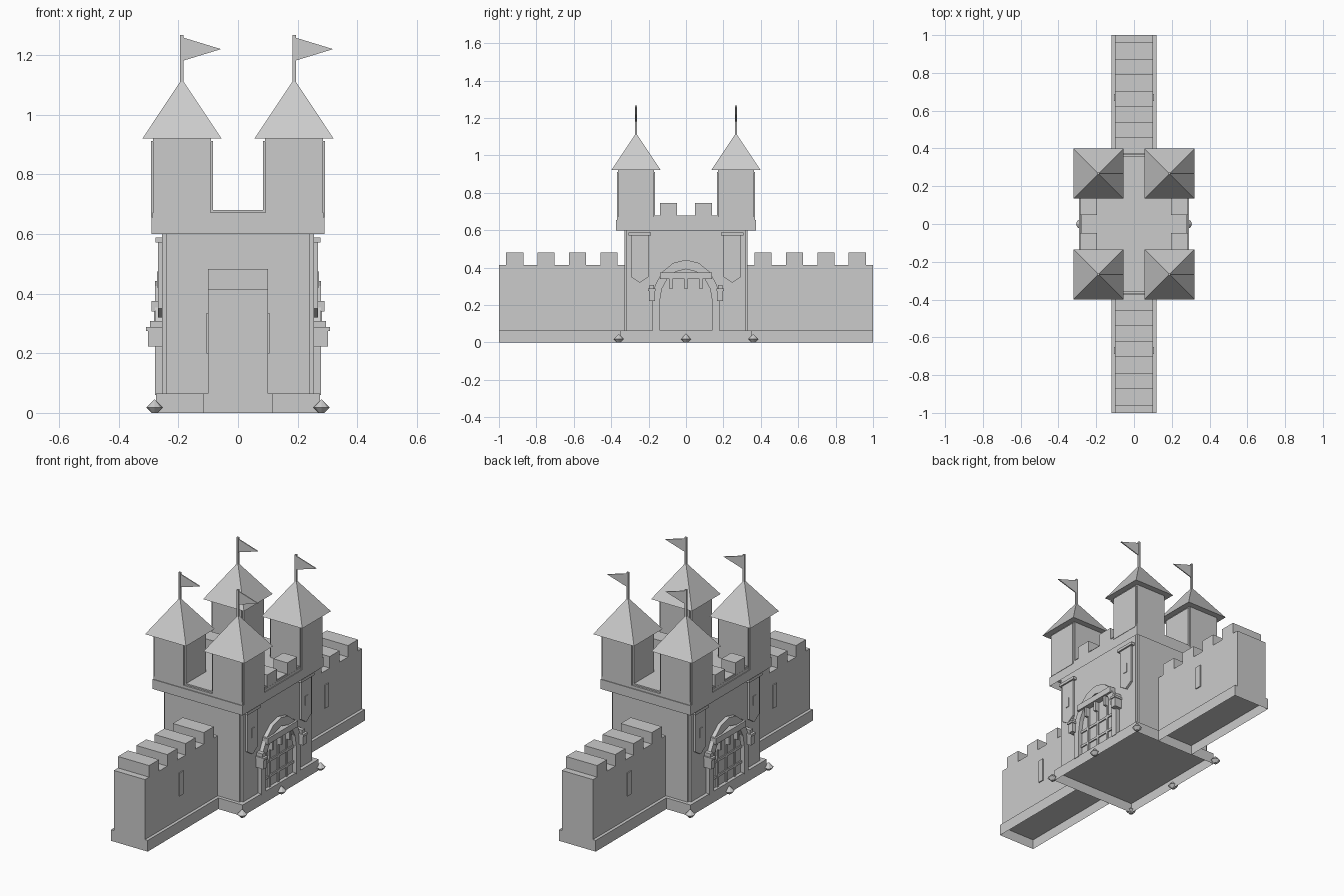
import bpy
import bmesh
import math
from mathutils import Matrix

cube = bpy.data.objects.get("Cube")
if cube:
    bpy.data.objects.remove(cube, do_unlink=True)

stone = bpy.data.materials.new("grey stone")
stone.use_nodes = True
GREY = (0.6, 0.6, 0.6, 1)
stone.diffuse_color = GREY
stone.node_tree.nodes["Principled BSDF"].inputs["Base Color"].default_value = GREY


def finish(name, bm):
    bmesh.ops.recalc_face_normals(bm, faces=bm.faces)
    mesh = bpy.data.meshes.new(name)
    bm.to_mesh(mesh)
    bm.free()
    mesh.materials.append(stone)
    obj = bpy.data.objects.new(name, mesh)
    bpy.context.collection.objects.link(obj)
    return obj


def box(name, x0, x1, y0, y1, z0, z1, hollow=0):
    """A box; hollow is the depth of a recess cut into its underside."""
    bm = bmesh.new()
    size = Matrix.Diagonal((abs(x1 - x0), abs(y1 - y0), z1 - z0, 1))
    place = Matrix.Translation(((x0 + x1) / 2, (y0 + y1) / 2, (z0 + z1) / 2))
    bmesh.ops.create_cube(bm, size=1, matrix=place @ size)
    if hollow:
        bm.normal_update()
        bottom = min(bm.faces, key=lambda f: f.calc_center_median().z)
        bmesh.ops.inset_region(bm, faces=[bottom], thickness=0.004)
        bmesh.ops.translate(bm, verts=bottom.verts, vec=(0, 0, hollow))
    return finish(name, bm)


def block(name, cx, cy, hx, hy, z0, z1, hollow=0):
    return box(name, cx - hx, cx + hx, cy - hy, cy + hy, z0, z1, hollow)


def notched_block(name, cx, cy, hx, hy, notch, z0, z1):
    """Two crossing boxes that leave small square notches at the corners."""
    block(name, cx, cy, hx, hy - notch, z0, z1)
    block(name + "_cross", cx, cy, hx - notch, hy, z0, z1)


def prism(name, points, shift):
    """Extrude a closed outline of 3D points."""
    bm = bmesh.new()
    face = bm.faces.new([bm.verts.new(p) for p in points])
    ext = bmesh.ops.extrude_face_region(bm, geom=[face])
    verts = [g for g in ext["geom"] if isinstance(g, bmesh.types.BMVert)]
    bmesh.ops.translate(bm, verts=verts, vec=shift)
    return finish(name, bm)


def cone(name, cx, cy, z0, z1, r0, r1, sides, turn=0.0):
    bm = bmesh.new()
    place = Matrix.Translation((cx, cy, (z0 + z1) / 2)) @ Matrix.Rotation(turn, 4, "Z")
    bmesh.ops.create_cone(bm, cap_ends=True, segments=sides, radius1=r0,
                          radius2=r1, depth=z1 - z0, matrix=place)
    return finish(name, bm)


# Gatehouse body, hollow plinth, overhanging cornice and roof deck
block("gatehouse_plinth", 0, 0, 0.275, 0.35, 0, 0.065, hollow=0.055)
notched_block("gatehouse_body", 0, 0, 0.255, 0.33, 0.013, 0.06, 0.65)
block("cornice", 0, 0, 0.29, 0.373, 0.6, 0.656, hollow=0.048)
block("roof_ledge", 0, 0, 0.286, 0.368, 0.654, 0.672)
block("roof_deck", 0, 0, 0.28, 0.357, 0.67, 0.68)

# Corner towers with pyramid roofs and pennants
for sx in (-1, 1):
    for sy in (-1, 1):
        cx, cy = sx * 0.188, sy * 0.267
        notched_block("tower", cx, cy, 0.104, 0.102, 0.009, 0.655, 0.912)
        block("tower_top", cx, cy, 0.097, 0.097, 0.91, 0.925)
        cone("tower_roof", cx, cy, 0.921, 1.112, 0.132 * math.sqrt(2), 0.007, 4, math.pi / 4)
        block("flag_pole", cx, cy, 0.006, 0.006, 1.1, 1.267)
        prism("pennant", [(cx, cy - 0.003, 1.26), (cx, cy - 0.003, 1.18),
                          (cx + 0.131, cy - 0.003, 1.22)], (0, 0.006, 0))
        # Roof merlon
        box("roof_merlon", sx * 0.195, sx * 0.285, sy * 0.047, sy * 0.138, 0.66, 0.745)

# Curtain walls with battlements and arrow slits
for s in (-1, 1):
    box("wall_base", -0.118, 0.118, s * 0.348, s, 0, 0.065, hollow=0.055)
    box("wall", -0.1, 0.1, s * 0.3, s, 0.06, 0.415)
    for i in range(4):
        start = 0.366 + i * 0.168
        box("wall_merlon", -0.1, 0.1, s * start, s * (start + 0.092), 0.41, 0.482)
    for sx in (-1, 1):
        block("arrow_slit", sx * 0.1, s * 0.67, 0.006, 0.018, 0.2, 0.335)


def arch_outline(x, half, spring, rise, n=8):
    """Outline points from one foot, over the arch, to the other foot."""
    pts = [(x, -half, 0.06)]
    for i in range(n + 1):
        a = math.pi * i / n
        pts.append((x, -half * math.cos(a), spring + rise * math.sin(a)))
    return pts + [(x, half, 0.06)]


# Gates on both long sides
for s in (-1, 1):
    outer = arch_outline(s * 0.25, 0.18, 0.22, 0.222)
    inner = arch_outline(s * 0.25, 0.14, 0.22, 0.172)
    prism("gate_arch", outer + inner[::-1], (s * 0.028, 0, 0))
    # Portcullis bars, with forward spikes under the beam
    for y in (-0.08, 0, 0.08):
        block("portcullis_bar", s * 0.257, y, 0.006, 0.007, 0.06, 0.34)
        block("portcullis_spike", s * 0.27, y, 0.012, 0.007, 0.285, 0.345)
    for z in (0.12, 0.21):
        block("portcullis_rail", s * 0.257, 0, 0.005, 0.14, z, z + 0.014)
    box("gate_beam", s * 0.25, s * 0.29, -0.14, 0.14, 0.34, 0.375)
    for sy in (-1, 1):
        # Wall lantern
        y = sy * 0.182
        box("lantern_body", s * 0.25, s * 0.302, y - 0.016, y + 0.016, 0.222, 0.275)
        box("lantern_cap", s * 0.25, s * 0.308, y - 0.02, y + 0.02, 0.275, 0.288)
        box("lantern_top", s * 0.25, s * 0.295, y - 0.012, y + 0.012, 0.288, 0.308)
        # Hanging banner with a pointed hem
        y = sy * 0.247
        box("banner_rail", s * 0.25, s * 0.277, y - 0.06, y + 0.06, 0.572, 0.588)
        x = s * 0.25
        prism("banner", [(x, y - 0.046, 0.58), (x, y - 0.046, 0.35), (x, y, 0.32),
                         (x, y + 0.046, 0.35), (x, y + 0.046, 0.58)], (s * 0.018, 0, 0))
        block("banner_slit", s * 0.268, y, 0.004, 0.012, 0.42, 0.475)
    # Diamond feet
    for y in (-0.36, 0, 0.36):
        cone("foot_lower", s * 0.28, y, 0, 0.018, 0.01, 0.027, 8)
        cone("foot_upper", s * 0.28, y, 0.018, 0.045, 0.027, 0.001, 8)
